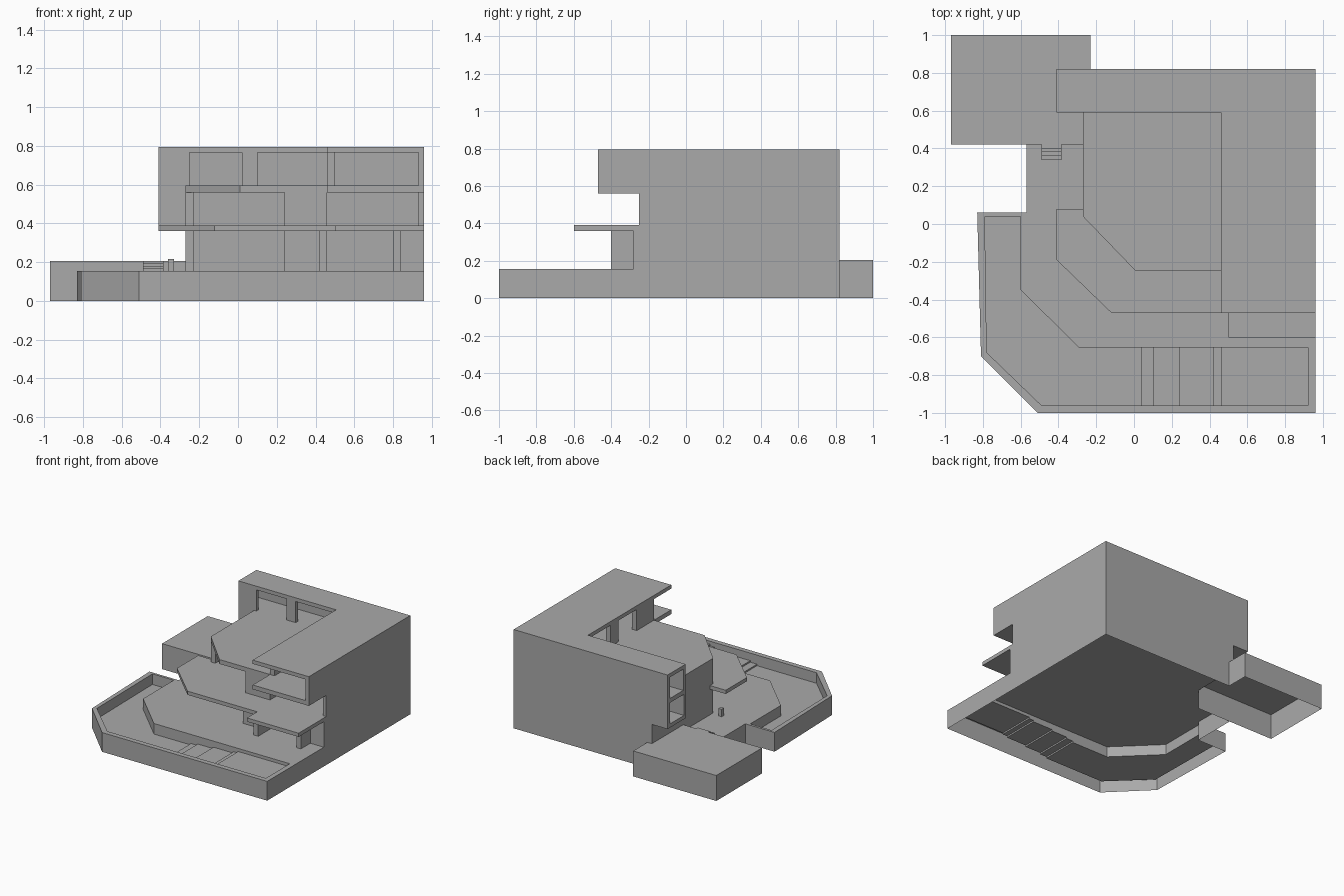
import bpy, bmesh

mat = bpy.data.materials.new("warm_grey")
mat.diffuse_color = (0.4, 0.4, 0.4, 1)


def finish(name, bm):
    bmesh.ops.remove_doubles(bm, verts=bm.verts, dist=0.0001)
    me = bpy.data.meshes.new(name)
    bm.to_mesh(me)
    bm.free()
    me.materials.append(mat)
    ob = bpy.data.objects.new(name, me)
    bpy.context.collection.objects.link(ob)
    return ob


def face(bm, pts):
    return bm.faces.new([bm.verts.new(p) for p in pts])


def sheet(bm, pts, z):
    f = face(bm, [(x, y, z) for x, y in pts])
    f.normal_update()
    if f.normal.z < 0:
        f.normal_flip()


def strip(bm, pts, z0, z1):
    for (ax, ay), (bx, by) in zip(pts, pts[1:]):
        face(bm, [(ax, ay, z0), (bx, by, z0), (bx, by, z1), (ax, ay, z1)])


def prism(name, pts, z0, z1):
    bm = bmesh.new()
    sheet(bm, pts, z0)
    sheet(bm, pts, z1)
    strip(bm, pts + pts[:1], z0, z1)
    bmesh.ops.remove_doubles(bm, verts=bm.verts, dist=0.0001)
    bmesh.ops.recalc_face_normals(bm, faces=bm.faces)
    return finish(name, bm)


def box(name, x0, x1, y0, y1, z0, z1):
    return prism(name, [(x0, y0), (x1, y0), (x1, y1), (x0, y1)], z0, z1)


G = 0.155  # ground terrace level

# Base skirt and ground terrace, open underneath
bm = bmesh.new()
strip(bm, [(-0.57, 0.42), (-0.57, 0.06), (-0.83, 0.06), (-0.81, -0.70), (-0.51, -1.0),
           (0.96, -1.0), (0.96, 0.82), (-0.23, 0.82)], 0, G)
finish("base_skirt", bm)
bm = bmesh.new()
sheet(bm, [(-0.57, 0.42), (-0.57, 0.06), (-0.60, 0.06), (-0.60, -0.35), (-0.29, -0.655),
           (0.96, -0.655), (0.96, 0.82), (-0.23, 0.82), (-0.23, 0.42)], G)
finish("ground_terrace", bm)

# Pool rim
outer = [(-0.60, 0.06), (-0.83, 0.06), (-0.81, -0.70), (-0.51, -1.0), (0.96, -1.0), (0.96, -0.655)]
inner = [(-0.60, 0.04), (-0.79, 0.04), (-0.78, -0.68), (-0.49, -0.96), (0.92, -0.96), (0.92, -0.655)]
bm = bmesh.new()
for i in range(5):
    sheet(bm, [outer[i], outer[i + 1], inner[i + 1], inner[i]], G)
finish("pool_rim", bm)

# Pool basin: deep end, then floor rising in steps to the right
Z0 = 0.07
bm = bmesh.new()
deep = [(0.04, -0.655), (-0.29, -0.655), (-0.60, -0.35)] + inner[:4] + [(0.04, -0.96)]
sheet(bm, deep, Z0)
strip(bm, deep[::-1], Z0, G)
xs = [0.04, 0.10, 0.24, 0.42, 0.46, 0.92]
z = Z0
for a, b in zip(xs, xs[1:]):
    strip(bm, [(a, -0.655), (a, -0.96)], z, z + 0.012)
    z += 0.012
    sheet(bm, [(a, -0.96), (b, -0.96), (b, -0.655), (a, -0.655)], z)
    strip(bm, [(b, -0.96), (a, -0.96)], z, G)
    strip(bm, [(a, -0.655), (b, -0.655)], z, G)
strip(bm, [(0.92, -0.655), (0.92, -0.96)], z, G)
finish("pool_basin", bm)

# Garage, open underneath
bm = bmesh.new()
strip(bm, [(-0.23, 0.82), (-0.23, 1.0), (-0.97, 1.0), (-0.97, 0.42), (-0.27, 0.42)][::-1], 0, 0.205)
sheet(bm, [(-0.23, 0.42), (-0.23, 1.0), (-0.97, 1.0), (-0.97, 0.42)], 0.205)
bmesh.ops.reverse_faces(bm, faces=[f for f in bm.faces if abs(f.calc_center_median().z - 0.205) > 0.01])
finish("garage", bm)

# Entrance steps and bollard
for i in range(4):
    box("entrance_step", -0.49, -0.385, 0.34 + 0.02 * i, 0.42, G, G + 0.0125 * (i + 1))
box("bollard", -0.36, -0.33, 0.03, 0.06, G, 0.215)

# Floor slabs and roof
prism("middle_deck", [(-0.41, 0.08), (-0.41, -0.19), (-0.12, -0.47), (0.50, -0.47), (0.50, -0.60),
                      (0.96, -0.60), (0.96, 0.82), (-0.41, 0.82), (-0.41, 0.59), (-0.27, 0.59),
                      (-0.27, 0.08)], 0.36, 0.39)
prism("upper_terrace", [(-0.27, 0.59), (-0.27, 0.04), (0.01, -0.25), (0.46, -0.25), (0.46, -0.47),
                        (0.96, -0.47), (0.96, 0.82), (-0.41, 0.82), (-0.41, 0.59)], 0.56, 0.595)
prism("roof", [(-0.41, 0.59), (0.46, 0.59), (0.46, -0.47), (0.96, -0.47), (0.96, 0.82),
               (-0.41, 0.82)], 0.765, 0.795)

# Walls per storey: name, x range, y range
storeys = [
    ("ground", G, 0.36, [
        ("back_wall", -0.27, 0.96, 0.79, 0.82), ("right_wall", 0.93, 0.96, -0.28, 0.79),
        ("left_wall", -0.27, -0.23, 0.04, 0.79), ("front_wall", 0.24, 0.42, -0.28, -0.25),
        ("fin_left", 0.42, 0.46, -0.40, -0.25), ("fin_right", 0.80, 0.84, -0.40, -0.25),
        ("corner_wall", 0.84, 0.93, -0.28, -0.25)]),
    ("middle", 0.39, 0.56, [
        ("back_wall", -0.41, 0.96, 0.79, 0.82), ("right_wall", 0.93, 0.96, -0.25, 0.79),
        ("left_wall", -0.27, -0.23, 0.04, 0.59), ("side_wall", -0.41, -0.23, 0.59, 0.61),
        ("front_wall", 0.24, 0.42, -0.25, -0.21), ("return_wall", 0.42, 0.46, -0.25, 0.0)]),
    ("upper", 0.595, 0.765, [
        ("back_wall", -0.41, 0.96, 0.79, 0.82), ("right_wall", 0.93, 0.96, -0.47, 0.79),
        ("front_wall", -0.41, -0.25, 0.59, 0.62), ("front_pier", 0.02, 0.10, 0.59, 0.62),
        ("wing_pier", 0.46, 0.50, 0.20, 0.30), ("wing_wall", 0.46, 0.50, -0.25, -0.03)]),
]
for level, z0, z1, walls in storeys:
    for name, x0, x1, y0, y1 in walls:
        box(level + "_" + name, x0, x1, y0, y1, z0, z1)

# Outer cladding joins the wall bands at slab height into one flush face
box("ground_left_beam", -0.27, -0.23, 0.08, 0.59, 0.36, 0.39)
